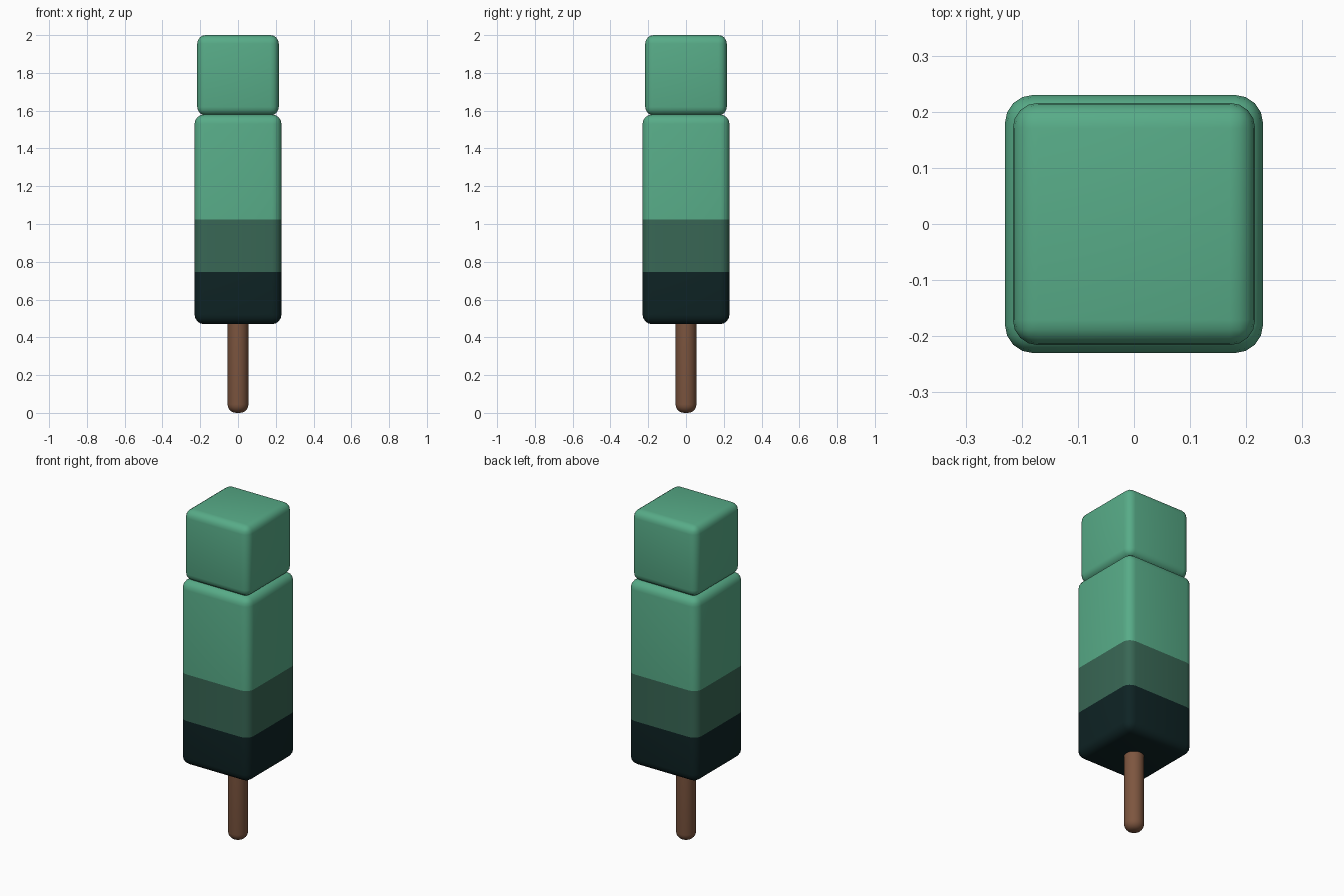
import bpy, bmesh, math

cube = bpy.data.objects.get("Cube")
if cube:
    bpy.data.objects.remove(cube, do_unlink=True)


def make_material(name, color):
    mat = bpy.data.materials.new(name)
    mat.use_nodes = True
    mat.diffuse_color = (*color, 1)
    mat.node_tree.nodes["Principled BSDF"].inputs["Base Color"].default_value = (*color, 1)
    return mat


mint = make_material("mint green", (0.096, 0.41, 0.245))
forest = make_material("forest green", (0.04, 0.135, 0.09))
night = make_material("dark teal", (0.0045, 0.017, 0.018))
wood = make_material("brown wood", (0.205, 0.092, 0.05))


def finish(bm, name, mats):
    mesh = bpy.data.meshes.new(name)
    bm.to_mesh(mesh)
    bm.free()
    for mat in mats:
        mesh.materials.append(mat)
    obj = bpy.data.objects.new(name, mesh)
    bpy.context.collection.objects.link(obj)
    bpy.ops.object.select_all(action="DESELECT")
    obj.select_set(True)
    bpy.context.view_layer.objects.active = obj
    bpy.ops.object.shade_smooth_by_angle(angle=math.radians(40))
    return obj


def rounded_block(name, width, bottom, top, radius, mats, cuts=()):
    """Rounded box whose colour changes at each height in cuts."""
    bm = bmesh.new()
    bmesh.ops.create_cube(bm, size=1)
    for v in bm.verts:
        v.co.x *= width
        v.co.y *= width
        v.co.z = top if v.co.z > 0 else bottom
    bmesh.ops.bevel(bm, geom=bm.edges[:], offset=radius, segments=4,
                    profile=0.5, affect="EDGES")
    for z in cuts:
        bmesh.ops.bisect_plane(bm, geom=bm.verts[:] + bm.edges[:] + bm.faces[:],
                               plane_co=(0, 0, z), plane_no=(0, 0, 1))
    for f in bm.faces:
        f.material_index = sum(f.calc_center_median().z > z for z in cuts)
    return finish(bm, name, mats)


# Frozen bar: three colour bands on the body, a smaller block on top
rounded_block("ice_body", 0.46, 0.47, 1.58, 0.05, [night, forest, mint], (0.745, 1.025))
rounded_block("ice_top", 0.432, 1.575, 2.0, 0.045, [mint])

# Round stick with a rounded lower end
bm = bmesh.new()
radius, low, high = 0.055, 0.005, 0.6
bmesh.ops.create_cone(bm, cap_ends=True, segments=32, radius1=radius,
                      radius2=radius, depth=high)
bmesh.ops.translate(bm, verts=bm.verts[:], vec=(0, 0, high / 2))
rim = [e for e in bm.edges if all(v.co.z < low for v in e.verts)]
bmesh.ops.bevel(bm, geom=rim, offset=0.045, segments=5, profile=0.5, affect="EDGES")
finish(bm, "stick", [wood])
